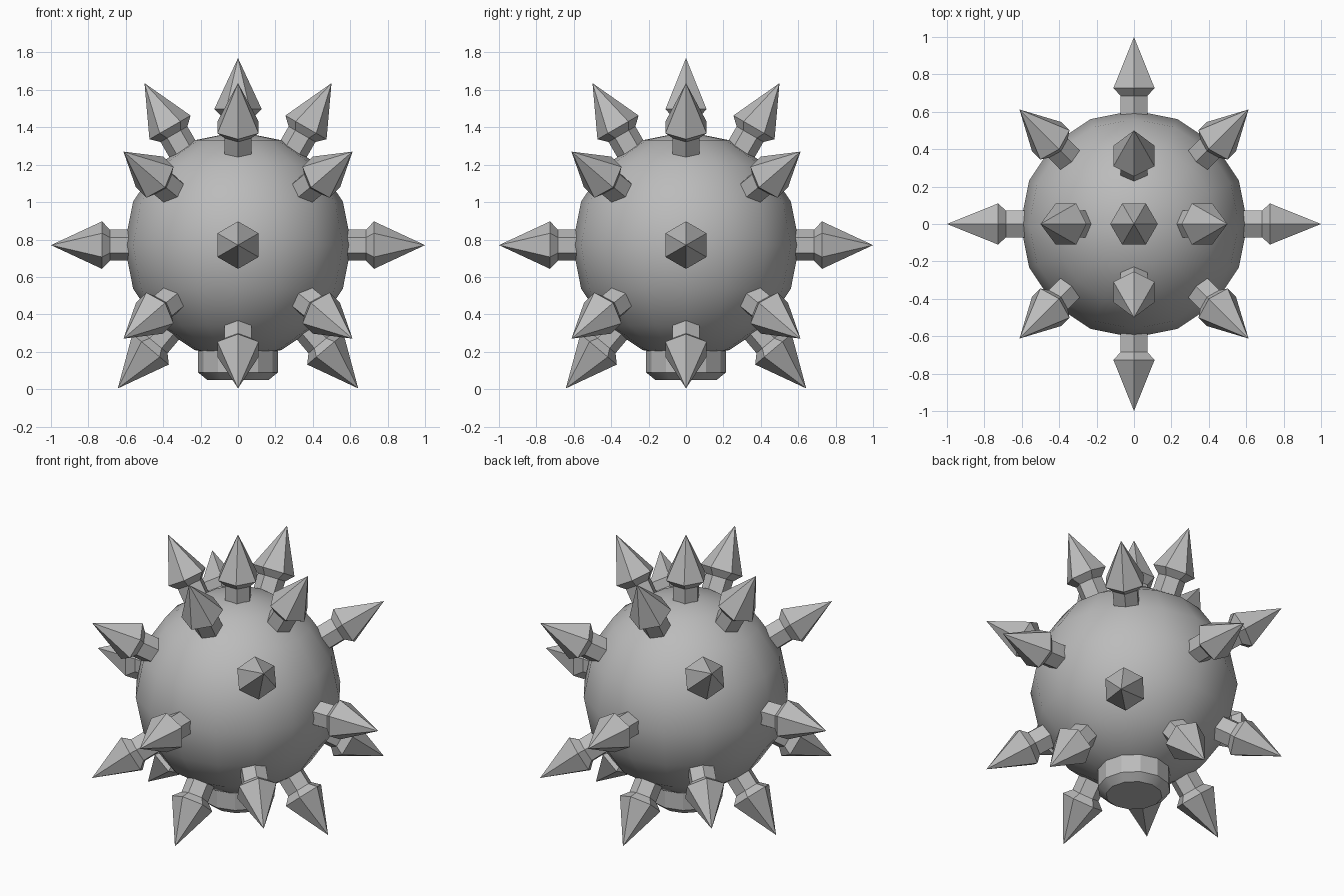
import bpy
import bmesh
from math import radians, cos, sin, pi
from mathutils import Matrix

if "Cube" in bpy.data.objects:
    bpy.data.objects.remove(bpy.data.objects["Cube"], do_unlink=True)

CENTRE = Matrix.Translation((0, 0, 0.77))

steel = bpy.data.materials.new("grey steel")
steel.use_nodes = True
steel.diffuse_color = (0.5, 0.5, 0.5, 1)
steel.node_tree.nodes["Principled BSDF"].inputs["Base Color"].default_value = (0.5, 0.5, 0.5, 1)


def finish(name, bm, matrix, angle):
    """Turn a bmesh into a shaded object."""
    bmesh.ops.recalc_face_normals(bm, faces=bm.faces)
    mesh = bpy.data.meshes.new(name)
    bm.to_mesh(mesh)
    bm.free()
    mesh.materials.append(steel)
    obj = bpy.data.objects.new(name, mesh)
    bpy.context.collection.objects.link(obj)
    obj.matrix_world = matrix
    bpy.ops.object.select_all(action="DESELECT")
    obj.select_set(True)
    bpy.context.view_layer.objects.active = obj
    bpy.ops.object.shade_smooth_by_angle(angle=radians(angle))
    return obj


def lathe(profile, sides, turn=0.0):
    """Stack rings of (radius, height) along z; radius 0 makes a point."""
    bm = bmesh.new()
    rings = []
    for radius, height in profile:
        count = sides if radius else 1
        rings.append([bm.verts.new((radius * cos(turn + 2 * pi * i / sides),
                                    radius * sin(turn + 2 * pi * i / sides), height))
                      for i in range(count)])
    for low, high in zip(rings, rings[1:]):
        for i in range(sides):
            j = (i + 1) % sides
            if len(high) == 1:
                bm.faces.new((low[i], low[j], high[0]))
            else:
                bm.faces.new((low[i], low[j], high[j], high[i]))
    for ring in (rings[0], rings[-1]):
        if len(ring) > 1:
            bm.faces.new(ring)
    return bm


# Round body
body = bmesh.new()
bmesh.ops.create_uvsphere(body, u_segments=16, v_segments=8, radius=0.607)
finish("body", body, CENTRE, 40)

# Bevelled mounting plug underneath
plug = [(0.165, 0.05), (0.214, 0.09), (0.214, 0.35)]
finish("base_plug", lathe(plug, 12), Matrix(), 25)

# Six-sided spikes: stem, flared collar and pointed tip
SPIKE = [(0.083, 0.5), (0.083, 0.685), (0.127, 0.727), (0, 1.0)]


def spike(name, azimuth, elevation):
    aim = Matrix.Rotation(radians(azimuth), 4, "Z") @ Matrix.Rotation(radians(90 - elevation), 4, "Y")
    finish(name, lathe(SPIKE, 6), CENTRE @ aim, 30)


spike("top_spike", 0, 90)
for row, elevation, offset in (("upper", 60, 0), ("shoulder", 30, 45), ("middle", 0, 0),
                               ("lower", -30, 45), ("bottom", -50, 0)):
    for step in range(4):
        spike(f"{row}_spike_{step + 1}", offset + 90 * step, elevation)
